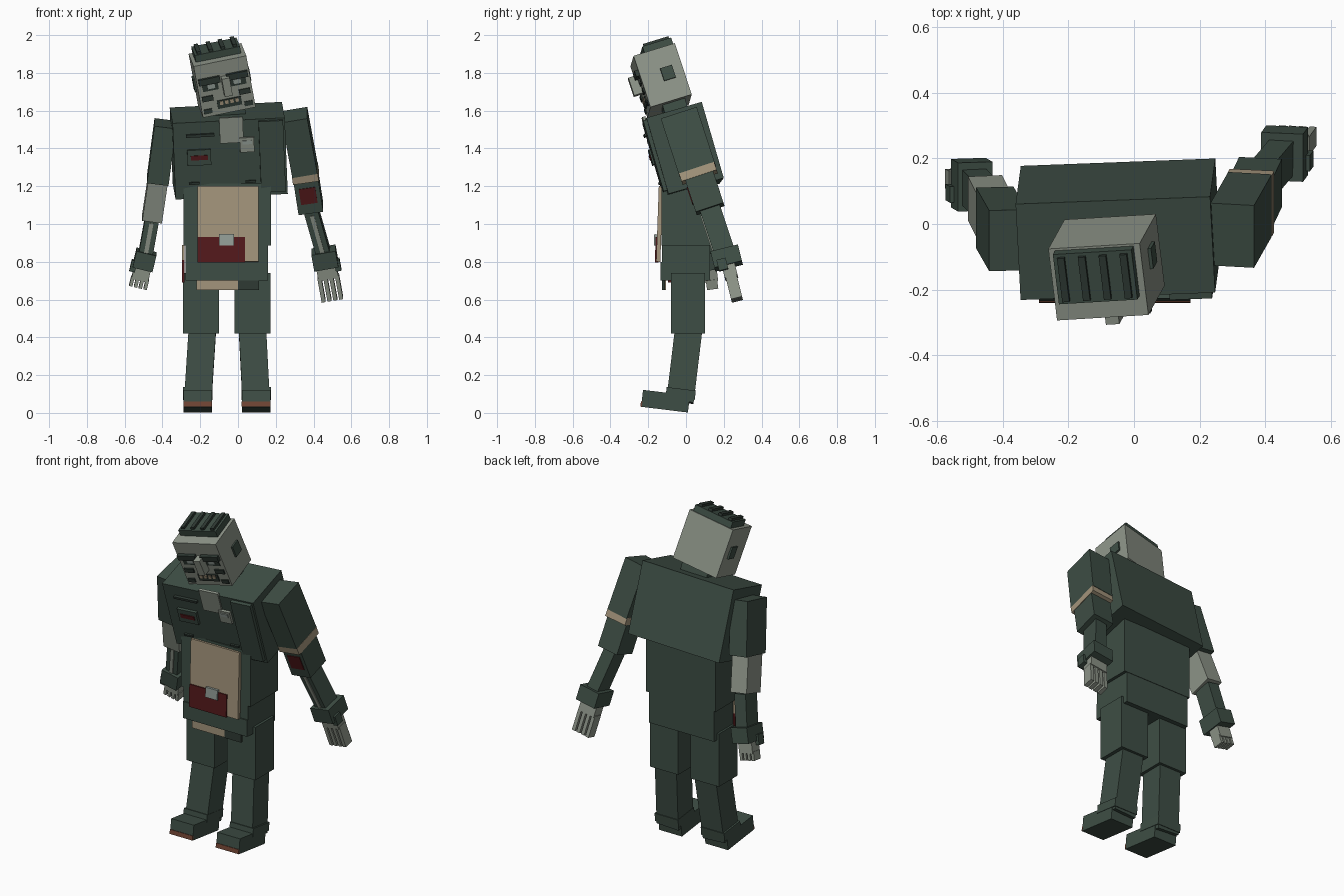
import bpy, bmesh
from math import radians
from mathutils import Matrix, Vector

cube = bpy.data.objects.get("Cube")
if cube:
    bpy.data.objects.remove(cube)


def material(name, rgb):
    m = bpy.data.materials.new(name)
    m.use_nodes = True
    m.diffuse_color = (*rgb, 1)
    m.node_tree.nodes["Principled BSDF"].inputs["Base Color"].default_value = (*rgb, 1)
    return m


GREEN = material("drab green cloth", (0.048, 0.076, 0.059))
DARK = material("dark green trim", (0.028, 0.042, 0.034))
SKIN = material("pale grey skin", (0.27, 0.3, 0.25))
TAN = material("tan canvas", (0.37, 0.3, 0.2))
RED = material("dark red cloth", (0.088, 0.01, 0.011))
BROWN = material("brown leather", (0.17, 0.06, 0.035))
METAL = material("grey metal", (0.3, 0.35, 0.32))
WORLD = Matrix()


def frame(pos, pitch=0, roll=0, yaw=0):
    return (Matrix.Translation(pos) @ Matrix.Rotation(radians(yaw), 4, 'Z')
            @ Matrix.Rotation(radians(pitch), 4, 'X') @ Matrix.Rotation(radians(roll), 4, 'Y'))


def box(name, mat, centre, size, base=WORLD):
    """Box of a given size, placed inside a local frame."""
    bm = bmesh.new()
    bmesh.ops.create_cube(bm, size=1, matrix=Matrix.Diagonal((*size, 1)))
    mesh = bpy.data.meshes.new(name)
    bm.to_mesh(mesh)
    bm.free()
    mesh.materials.append(mat)
    ob = bpy.data.objects.new(name, mesh)
    ob.matrix_world = base @ Matrix.Translation(centre)
    bpy.context.collection.objects.link(ob)


def limb_frame(a, b):
    """Frame at the middle of a segment, z pointing from b up to a."""
    a, b = Vector(a), Vector(b)
    z = (a - b).normalized()
    x = (Vector((1, 0, 0)) - z * z.x).normalized()
    y = z.cross(x)
    rot = Matrix((x, y, z)).transposed().to_4x4()
    return Matrix.Translation((a + b) / 2) @ rot, (a - b).length


def limb(name, mat, a, b, width, depth):
    base, length = limb_frame(a, b)
    box(name, mat, (0, 0, 0), (width, depth, length), base)
    return base, length


# Chest, leaning forward
chest = frame((-0.049, -0.016, 1.388), 16, -3, 3)
box("chest", GREEN, (0, 0, 0), (0.595, 0.305, 0.42), chest)
for name, mat, x, z, w, h, thick in (
        ("collar_opening", SKIN, 0.012, 0.158, 0.125, 0.14, 0.016),
        ("pocket", GREEN, -0.164, 0.018, 0.125, 0.085, 0.03),
        ("pocket_stripe", RED, -0.164, 0.018, 0.09, 0.025, 0.038),
        ("pocket_slit", DARK, -0.155, 0.138, 0.15, 0.015, 0.03),
        ("tag", SKIN, 0.092, 0.075, 0.075, 0.08, 0.03),
        ("tag_band", METAL, 0.092, 0.09, 0.05, 0.02, 0.04),
        ("shoulder_strap", GREEN, 0.222, 0.006, 0.13, 0.39, 0.04),
        ("hem_loop_right", DARK, -0.196, -0.125, 0.055, 0.012, 0.02),
        ("hem_loop_left", DARK, 0.104, -0.13, 0.055, 0.012, 0.02)):
    box(name, mat, (x, -0.153, z), (w, thick, h), chest)

# Waist, tunic and apron
box("waist", GREEN, (-0.057, 0, 1.05), (0.465, 0.26, 0.33))
box("tunic_skirt", GREEN, (-0.06, 0, 0.8), (0.435, 0.255, 0.2))
box("belt_front", GREEN, (-0.06, -0.125, 0.75), (0.43, 0.02, 0.1))
apron = frame((-0.053, -0.14, 1), -2)
box("apron", TAN, (0, 0, 0), (0.325, 0.022, 0.4), apron)
box("apron_pouch", RED, (-0.036, -0.008, -0.137), (0.25, 0.02, 0.135), apron)
box("pouch_buckle", METAL, (-0.008, -0.016, -0.085), (0.08, 0.02, 0.06), apron)
box("apron_hem", TAN, (-0.11, -0.115, 0.68), (0.22, 0.018, 0.06))
box("skirt_patch", DARK, (0.055, -0.12, 0.68), (0.11, 0.016, 0.06))
box("side_ribbon", RED, (-0.29, -0.07, 0.75), (0.014, 0.05, 0.12))
box("side_ribbon_top", TAN, (-0.29, -0.07, 0.85), (0.014, 0.05, 0.08))

# Legs and boots
for side, hip, knee, foot in (("right", -0.195, -0.188, -0.213), ("left", 0.077, 0.076, 0.096)):
    box(side + "_thigh", GREEN, (hip, 0.01, 0.58), (0.19, 0.18, 0.32))
    limb(side + "_shin", GREEN, (knee, 0.015, 0.45), (foot, -0.032, 0.06), 0.145, 0.145)
    boot = frame((foot, -0.11, 0.05), -7)
    box(side + "_boot", GREEN, (0, 0, 0.012), (0.152, 0.25, 0.09), boot)
    box(side + "_boot_cuff", GREEN, (0, 0.075, 0.062), (0.157, 0.155, 0.05), boot)
    box(side + "_toe_stripe", BROWN, (0, -0.125, -0.018), (0.153, 0.008, 0.026), boot)

# Neck and head, tilted and bowed
box("neck", GREEN, (0, 0, 0), (0.17, 0.125, 0.14), frame((-0.05, -0.06, 1.61), 16, -6, 4))
head = frame((-0.084, -0.132, 1.76), 17, -12, 7)
box("head", SKIN, (0, 0, 0), (0.285, 0.23, 0.29), head)
box("hair_pad", GREEN, (0, 0.028, 0.162), (0.245, 0.16, 0.042), head)
for i in range(4):
    box("hair_ridge", DARK, ((i - 1.5) * 0.065, 0.028, 0.188), (0.022, 0.14, 0.018), head)
for s in (-1, 1):
    box("ear", GREEN, (s * 0.14, 0.03, 0.002), (0.025, 0.065, 0.07), head)
    box("brow", DARK, (s * 0.075, -0.12, 0.052), (0.115, 0.03, 0.034), head)
    box("eye_socket", DARK, (s * 0.075, -0.115, 0.018), (0.085, 0.008, 0.045), head)
    box("eye", METAL, (s * 0.07, -0.117, 0.018), (0.04, 0.01, 0.024), head)
    box("cheek_scar", DARK, (s * 0.1, -0.117, -0.045), (0.06, 0.012, 0.028), head)
    box("jaw_patch", DARK, (s * 0.11, -0.116, -0.115), (0.045, 0.01, 0.025), head)
box("nose", SKIN, (0.01, -0.13, 0.01), (0.042, 0.07, 0.1), head)
box("mouth", DARK, (0.01, -0.116, -0.09), (0.13, 0.012, 0.045), head)
for i in range(4):
    box("tooth", TAN, (0.01 + (i - 1.5) * 0.028, -0.12, -0.082), (0.018, 0.014, 0.02), head)


# Arms: shoulder, elbow, sleeve end, wrist and fingertips
def hand(side, sign, wrist, tip, span):
    base, length = limb_frame(wrist, tip)
    top = length / 2
    box(side + "_cuff", GREEN, (0, 0, top), (span * 1.2, 0.15, 0.09), base)
    box(side + "_palm", SKIN, (0, 0, top - 0.07), (span, 0.07, 0.08), base)
    reach = length - 0.1
    for i in range(4):
        box(side + "_finger", SKIN, ((i - 1.5) * span * 0.29, 0, -top + reach / 2),
            (span * 0.2, 0.06, reach), base)
    box(side + "_thumb_guard", GREEN, (sign * span * 0.57, -0.03, top - 0.04),
        (0.03, 0.05, 0.06), base)


def arm(side, sign, points, sleeve, upper_size, sleeve_size, span):
    a, b, c, d, e = points
    limb(side + "_upper_arm", GREEN, a, b, *upper_size)
    elbow, elbow_len = limb(side + "_elbow_sleeve", sleeve, b, c, *sleeve_size)
    bone, bone_len = limb(side + "_forearm", GREEN, c, d, 0.075, 0.11)
    box(side + "_bone_strip", SKIN, (0, -0.055, 0), (0.022, 0.012, bone_len * 0.85), bone)
    hand(side, sign, d, e, span)
    return elbow, elbow_len


elbow, length = arm("left", 1, ((0.3, -0.035, 1.578), (0.354, 0.06, 1.285), (0.386, 0.128, 1.08),
                                (0.46, 0.215, 0.82), (0.5, 0.27, 0.6)),
                    GREEN, (0.135, 0.2), (0.132, 0.155), 0.108)
box("sleeve_band", TAN, (0, 0, length / 2 - 0.018), (0.138, 0.196, 0.044), elbow)
box("sleeve_patch", RED, (0, -0.078, -0.01), (0.088, 0.008, 0.088), elbow)
arm("right", -1, ((-0.385, -0.05, 1.532), (-0.425, 0.02, 1.23), (-0.455, 0.08, 1.03),
                  (-0.495, 0.12, 0.81), (-0.53, 0.14, 0.665)),
    SKIN, (0.115, 0.19), (0.105, 0.14), 0.09)
